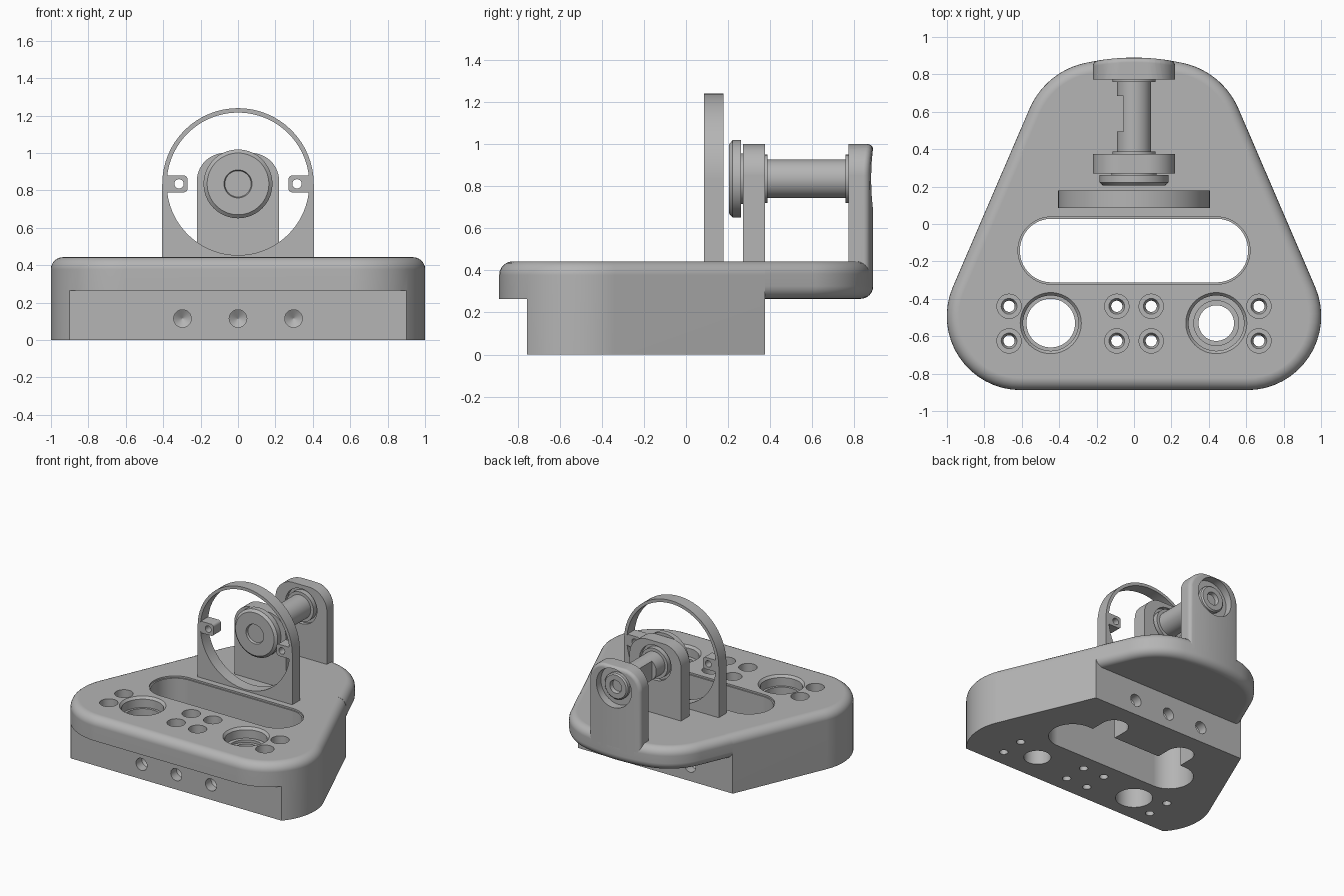
import bpy, bmesh, math
from mathutils import Matrix, Vector

if "Cube" in bpy.data.objects:
    bpy.data.objects.remove(bpy.data.objects["Cube"], do_unlink=True)

grey = bpy.data.materials.new("plain grey")
grey.use_nodes = True
grey.diffuse_color = (0.46, 0.46, 0.46, 1)
grey.node_tree.nodes["Principled BSDF"].inputs["Base Color"].default_value = grey.diffuse_color

AXIS_Z = 0.835   # height of the shaft axis
SPLIT = 0.375    # back face of the thick block
UPRIGHT = Matrix.Rotation(math.pi / 2, 4, 'X')
parts = []


def finish(name, bm):
    bmesh.ops.recalc_face_normals(bm, faces=bm.faces)
    mesh = bpy.data.meshes.new(name)
    bm.to_mesh(mesh)
    bm.free()
    mesh.materials.append(grey)
    obj = bpy.data.objects.new(name, mesh)
    bpy.context.collection.objects.link(obj)
    parts.append(obj)
    return obj


def rounded(corners, radii, n=16):
    """Outline of a counter-clockwise polygon with filleted corners."""
    out = []
    for i, (c, r) in enumerate(zip(corners, radii)):
        c = Vector(c)
        a = (Vector(corners[i - 1]) - c).normalized()
        b = (Vector(corners[(i + 1) % len(corners)]) - c).normalized()
        half = a.angle(b) / 2
        if r == 0:
            out.append(c)
            continue
        centre = c + (a + b).normalized() * r / math.sin(half)
        start = c + a * r / math.tan(half) - centre
        turn = math.pi - 2 * half
        for k in range(n + 1):
            t = turn * k / n
            p = centre + Vector((start.x * math.cos(t) - start.y * math.sin(t),
                                 start.x * math.sin(t) + start.y * math.cos(t)))
            if not out or (p - out[-1]).length > 1e-4:
                out.append(p)
    if (out[0] - out[-1]).length < 1e-4:
        out.pop()
    return out


def rect(x0, x1, y0, y1, r=0, top_r=None):
    t = r if top_r is None else top_r
    return rounded([(x0, y0), (x1, y0), (x1, y1), (x0, y1)], [r, r, t, t])


def prism(name, outline, lo, hi, upright=False, round_edge=None, radius=0.065):
    """Extrude an outline along z, or along y when upright."""
    if upright:
        lo, hi = -hi, -lo
    bm = bmesh.new()
    face = bm.faces.new([bm.verts.new((p.x, p.y, lo)) for p in outline])
    ext = bmesh.ops.extrude_face_region(bm, geom=[face])["geom"]
    bmesh.ops.translate(bm, vec=(0, 0, hi - lo), verts=[g for g in ext if isinstance(g, bmesh.types.BMVert)])
    if round_edge:
        edges = [e for e in bm.edges if abs(e.verts[0].co.z - e.verts[1].co.z) < 1e-5
                 and (e.verts[0].co.z > (lo + hi) / 2 or round_edge == "both")]
        bmesh.ops.bevel(bm, geom=edges, offset=radius, segments=6, profile=0.5, affect='EDGES')
    if upright:
        bm.transform(UPRIGHT)
    return finish(name, bm)


def lathe(name, profile, pos, axis='Z', n=64):
    """Turn (radius, distance) pairs around z, y or -y."""
    bm = bmesh.new()
    rings = [[bm.verts.new((r * math.cos(2 * math.pi * k / n), r * math.sin(2 * math.pi * k / n), d))
              for k in range(n)] for r, d in profile]
    for a, b in zip(rings, rings[1:]):
        for k in range(n):
            j = (k + 1) % n
            bm.faces.new((a[k], a[j], b[j], b[k]))
    bm.faces.new(rings[0])
    bm.faces.new(rings[-1])
    angle = {'Z': 0, 'Y': -math.pi / 2, '-Y': math.pi / 2}[axis]
    bm.transform(Matrix.Translation(pos) @ Matrix.Rotation(angle, 4, 'X'))
    return finish(name, bm)


def cylinder(r, pos, length, axis='Z', n=64):
    return lathe("cutter", [(r, 0), (r, length)], pos, axis, n)


def box(x0, x1, y0, y1, z0, z1):
    return prism("cutter", rect(x0, x1, y0, y1), z0, z1)


def cut(obj, *cutters, op='DIFFERENCE'):
    for c in cutters:
        mod = obj.modifiers.new("cut", 'BOOLEAN')
        mod.operation, mod.solver, mod.object = op, 'EXACT', c
    bpy.context.view_layer.update()
    result = bpy.data.meshes.new_from_object(obj.evaluated_get(bpy.context.evaluated_depsgraph_get()))
    obj.modifiers.clear()
    obj.data = result
    for c in cutters:
        parts.remove(c)
        bpy.data.objects.remove(c, do_unlink=True)


# Base: thick front block and thinner rear plate sharing one outline
outline = rounded([(1.206, -0.888), (0.471, 0.82), (0, 0.912), (-0.471, 0.82), (-1.206, -0.888)],
                  [0.395, 0.42, 1.18, 0.42, 0.395])
block = prism("base_block", outline, 0, 0.443, round_edge="top")
plate = prism("rear_plate", outline, 0.265, 0.443, round_edge="both", radius=0.06)
plate.data.update()
cut(plate, box(-2, 2, -2, SPLIT, -1, 1))
cut(block, box(-2, 2, SPLIT, 2, -1, 1), box(-2, 2, -2, -0.755, -1, 0.265))

# Long slot with a narrow rim and two notches underneath
cut(block, prism("cutter", rect(-0.61, 0.61, -0.312, 0.028, 0.169), -1, 1),
    prism("cutter", rect(-0.62, 0.62, -0.322, 0.038, 0.179), 0.43, 1))
cut(block, *[prism("cutter", rect(x - 0.1, x + 0.1, -0.2, 0.24, 0.099), -1, 0.17) for x in (-0.3, 0.3)])

# Two large stepped bores
for x, bore in ((-0.445, 0.13), (0.44, 0.095)):
    cut(block, lathe("cutter", [(bore, -0.1), (bore, 0.34), (0.12 if bore < 0.1 else bore, 0.34),
                                (0.12 if bore < 0.1 else bore, 0.36), (0.148, 0.36), (0.148, 0.425),
                                (0.165, 0.445), (0.165, 0.6)], (x, -0.53, 0)))

# Eight counterbored screw holes
for x in (-0.668, -0.092, 0.092, 0.668):
    cut(block, *[lathe("cutter", [(0.03, -0.1), (0.03, 0.22), (0.042, 0.24), (0.065, 0.24), (0.065, 0.6)],
                       (x, y, 0), n=32) for y in (-0.44, -0.625)])

# Drilled holes in the front and back of the block
drill = [(0.047, -0.05), (0.047, 0.07), (0.002, 0.1)]
for x in (-0.297, 0, 0.297):
    cut(block, lathe("cutter", drill, (x, -0.755, 0.115), 'Y', 32),
        lathe("cutter", drill, (x, SPLIT, 0.115), '-Y', 32))

# Round frame with two screw tabs
frame = prism("ring_frame", rect(-0.405, 0.405, 0.4, 1.24, 0, 0.405), 0.085, 0.178, True)
cut(frame, cylinder(0.381, (0, 0, AXIS_Z), 0.3, 'Y', 96))
for name, s in (("left_tab", 1), ("right_tab", -1)):
    x0, x1 = sorted((s * 0.27, s * 0.395))
    tab = prism(name, rect(x0, x1, 0.79, 0.88, 0.02), 0.086, 0.177, True)
    cut(tab, cylinder(0.025, (s * 0.315, 0, AXIS_Z), 0.3, 'Y', 32))

# Front shaft support
support = prism("front_support", rect(-0.22, 0.22, 0.4, 1.0, 0, 0.15), 0.27, SPLIT, True)
cut(support, cylinder(0.135, (0, 0.345, AXIS_Z), 0.2, 'Y'))

# Rear shaft support, its back following the base outline with a rounded edge
post = prism("rear_support", rect(-0.22, 0.22, 0.36, 1.0, 0, 0.15), 0.772, 0.95, True)
cut(post, prism("cutter", outline, 0.2, 1.3), op='INTERSECT')
bm = bmesh.new()
bm.from_mesh(post.data)
rim = [e for e in bm.edges if all(v.co.y > 0.85 for v in e.verts) and max(v.co.z for v in e.verts) > 0.4
       and len(e.link_faces) == 2 and e.calc_face_angle() > 1]
bmesh.ops.bevel(bm, geom=rim, offset=0.025, segments=4, profile=0.5, affect='EDGES')
bm.to_mesh(post.data)
bm.free()
cut(post, cylinder(0.15, (0, 0.825, AXIS_Z), 0.3, 'Y'), cylinder(0.135, (0, 0.7, AXIS_Z), 0.1, 'Y'))

# Shaft with a flat, plus end disc, collars and rear bearing
shaft = lathe("shaft", [(0.092, 0.25), (0.092, 0.83)], (0, 0, AXIS_Z), 'Y')
cut(shaft, box(-0.3, -0.055, 0.495, 0.685, 0.5, 1.2))
lathe("end_disc", [(0.07, 0.222), (0.075, 0.205), (0.165, 0.205), (0.184, 0.222), (0.184, 0.262),
                   (0.12, 0.262), (0.12, 0.275)], (0, 0, AXIS_Z), 'Y')
lathe("front_collar", [(0.115, 0.34), (0.115, 0.388)], (0, 0, AXIS_Z), 'Y')
lathe("rear_collar", [(0.115, 0.758), (0.115, 0.81)], (0, 0, AXIS_Z), 'Y')
lathe("rear_bearing", [(0.1, 0.815), (0.1, 0.85), (0.09, 0.86), (0.05, 0.86), (0.045, 0.83)],
      (0, 0, AXIS_Z), 'Y')

# Smooth curved faces, keep hard edges and flat faces crisp
bpy.ops.object.select_all(action='DESELECT')
for obj in parts:
    obj.select_set(True)
bpy.context.view_layer.objects.active = block
bpy.ops.object.shade_smooth_by_angle(angle=math.radians(32))
for obj in parts:
    weighted = obj.modifiers.new("weighted_normals", 'WEIGHTED_NORMAL')
    weighted.keep_sharp = True
